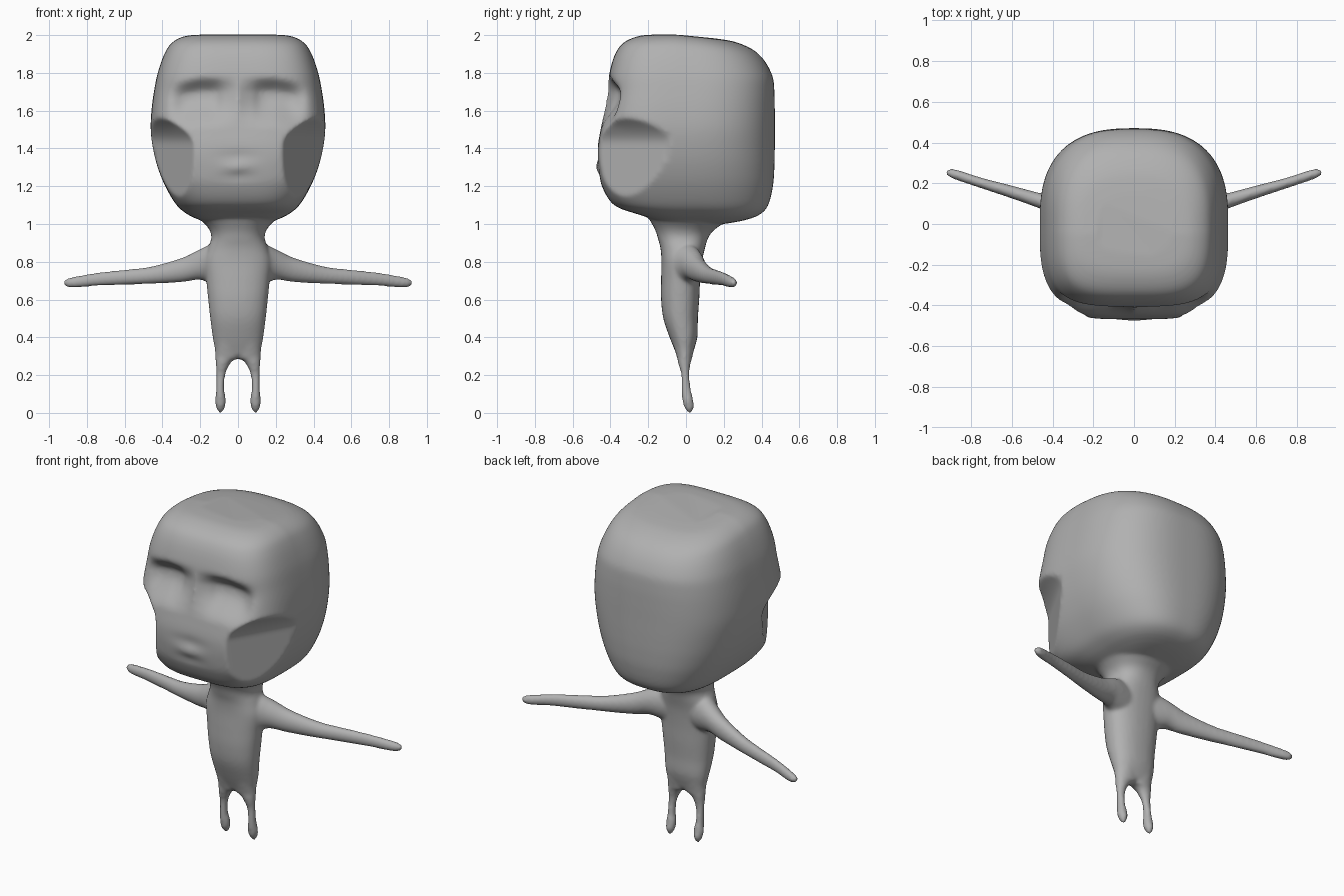
import bpy, bmesh, math

if "Cube" in bpy.data.objects:
    bpy.data.objects.remove(bpy.data.objects["Cube"])

# One clay grey for the whole figure
clay = bpy.data.materials.new("clay_grey")
clay.use_nodes = True
GREY = (0.44, 0.44, 0.44, 1)
clay.diffuse_color = GREY
clay.node_tree.nodes["Principled BSDF"].inputs["Base Color"].default_value = GREY


def smoothstep(lo, hi, v):
    t = max(0, min(1, (v - lo) / (hi - lo)))
    return t * t * (3 - 2 * t)


def bump(u, v):
    return math.exp(-u * u - v * v)


def refine(keys, steps):
    """Catmull-Rom rows through the key sections."""
    rows = []
    last = len(keys) - 1
    for i in range(last):
        quad = [keys[max(0, i - 1)], keys[i], keys[i + 1], keys[min(last, i + 2)]]
        for s in range(steps):
            t = s / steps
            rows.append([b + t / 2 * (c - a + t * (2 * a - 5 * b + 4 * c - d + t * (3 * (b - c) + d - a)))
                         for a, b, c, d in zip(*quad)])
    return rows + [list(keys[-1])]


def loft(bm, keys, place, steps=6, segments=32, low_power=2.0, high_power=2.0):
    """Closed skin through sections given as (along, a_low, a_high, b_low, b_high)."""
    rings = []
    for along, a0, a1, b0, b1 in refine(keys, steps):
        ring = []
        for k in range(segments):
            ang = 2 * math.pi * k / segments
            c, s = math.cos(ang), math.sin(ang)
            p = 2 / (high_power if s > 0 else low_power)
            a = (a0 + a1) / 2 + (a1 - a0) / 2 * math.copysign(abs(c) ** p, c)
            b = (b0 + b1) / 2 + (b1 - b0) / 2 * math.copysign(abs(s) ** p, s)
            ring.append(bm.verts.new(place(along, a, b)))
        rings.append(ring)
    for low, high in zip(rings, rings[1:]):
        for k in range(segments):
            n = (k + 1) % segments
            bm.faces.new((low[k], low[n], high[n], high[k]))
    bm.faces.new(rings[0])
    bm.faces.new(rings[-1])


def sculpt_head(z, x, y):
    """Slanted cheeks, eye sockets, lips and a crown that slopes to the back."""
    cheek = 0.47 - 0.58 * max(0, -y - 0.05) + 0.3 * smoothstep(1.42, 1.78, z)
    x = math.copysign(min(abs(x), cheek), x)
    if y < -0.2:
        side = abs(x) - 0.2
        h = z + 0.2 * max(0, side)
        socket = smoothstep(1.79, 1.69, h) * smoothstep(1.5, 1.67, h)
        y += 0.07 * socket * math.exp(-(side / 0.135) ** 4)
        y -= 0.012 * bump(x / 0.07, (z - 1.3) / 0.03)
        y += 0.006 * bump(x / 0.09, (z - 1.25) / 0.025)
        y += 0.008 * bump(x / 0.1, (z - 1.36) / 0.03)
    z -= 0.1 * max(0, y + 0.05) * smoothstep(1.7, 1.95, z)
    return x, y, z


def upright(z, x, y):
    return x, y, z


body = bmesh.new()

# Head: squarish, flat on top, narrowing to the chin
head = [(1.0, 0.14, -0.1, 0.2), (1.02, 0.2, -0.15, 0.31), (1.05, 0.265, -0.25, 0.39),
        (1.1, 0.325, -0.38, 0.435), (1.2, 0.385, -0.445, 0.46), (1.3, 0.425, -0.465, 0.468),
        (1.4, 0.45, -0.468, 0.47), (1.5, 0.462, -0.452, 0.47), (1.6, 0.458, -0.432, 0.47),
        (1.7, 0.445, -0.415, 0.468), (1.8, 0.425, -0.405, 0.458), (1.9, 0.39, -0.375, 0.42),
        (1.96, 0.35, -0.33, 0.36), (1.995, 0.28, -0.25, 0.26), (2.003, 0.18, -0.16, 0.15)]
loft(body, [(z, -w, w, f, b) for z, w, f, b in head], sculpt_head, 8, 160, 3.7, 2.6)

# Neck and torso
torso = [(0.31, 0.118, -0.05, 0.035), (0.4, 0.134, -0.087, 0.06),
         (0.5, 0.147, -0.12, 0.063), (0.6, 0.158, -0.132, 0.07), (0.7, 0.168, -0.132, 0.075),
         (0.8, 0.178, -0.13, 0.085), (0.87, 0.16, -0.135, 0.1), (0.92, 0.142, -0.148, 0.115),
         (0.96, 0.147, -0.16, 0.14), (1.0, 0.175, -0.18, 0.19), (1.05, 0.23, -0.21, 0.24)]
loft(body, [(z, -w, w, f, b) for z, w, f, b in torso], upright, low_power=2.3, high_power=2.3)

arm = [(0.05, -0.09, 0.07, 0.67, 0.91), (0.15, -0.07, 0.09, 0.69, 0.89),
       (0.21, -0.03, 0.1, 0.705, 0.862), (0.3, 0.015, 0.115, 0.692, 0.82),
       (0.46, 0.075, 0.152, 0.683, 0.775), (0.6, 0.125, 0.189, 0.678, 0.758),
       (0.75, 0.175, 0.228, 0.672, 0.742), (0.88, 0.219, 0.269, 0.662, 0.718),
       (0.92, 0.24, 0.265, 0.675, 0.705)]
leg = [(0.0, 0.085, 0.1, 0.01, 0.03), (0.03, 0.069, 0.117, -0.01, 0.042),
       (0.07, 0.064, 0.121, -0.02, 0.038), (0.13, 0.073, 0.116, -0.024, 0.025),
       (0.2, 0.067, 0.116, -0.025, 0.018), (0.25, 0.047, 0.118, -0.038, 0.022),
       (0.28, 0.022, 0.12, -0.045, 0.03), (0.3, -0.02, 0.121, -0.05, 0.035),
       (0.4, -0.02, 0.125, -0.08, 0.055)]

# Arms swept back and legs, one pair per side
for side in (-1, 1):
    loft(body, arm, lambda x, y, z: (side * x, y, z))
    loft(body, leg, lambda z, x, y: (side * x, y, z))

bmesh.ops.recalc_face_normals(body, faces=body.faces)
mesh = bpy.data.meshes.new("figure_body")
body.to_mesh(mesh)
body.free()
mesh.materials.append(clay)
figure = bpy.data.objects.new("figure_body", mesh)
bpy.context.collection.objects.link(figure)
bpy.context.view_layer.objects.active = figure
figure.select_set(True)

# Fuse the parts into one soft skin
fuse = figure.modifiers.new("fuse", 'REMESH')
fuse.mode = 'VOXEL'
fuse.voxel_size = 0.01
fuse.use_smooth_shade = True
soften = figure.modifiers.new("soften", 'SMOOTH')
soften.factor = 0.5
soften.iterations = 8
for name in ("fuse", "soften"):
    bpy.ops.object.modifier_apply(modifier=name)
bpy.ops.object.shade_smooth()
